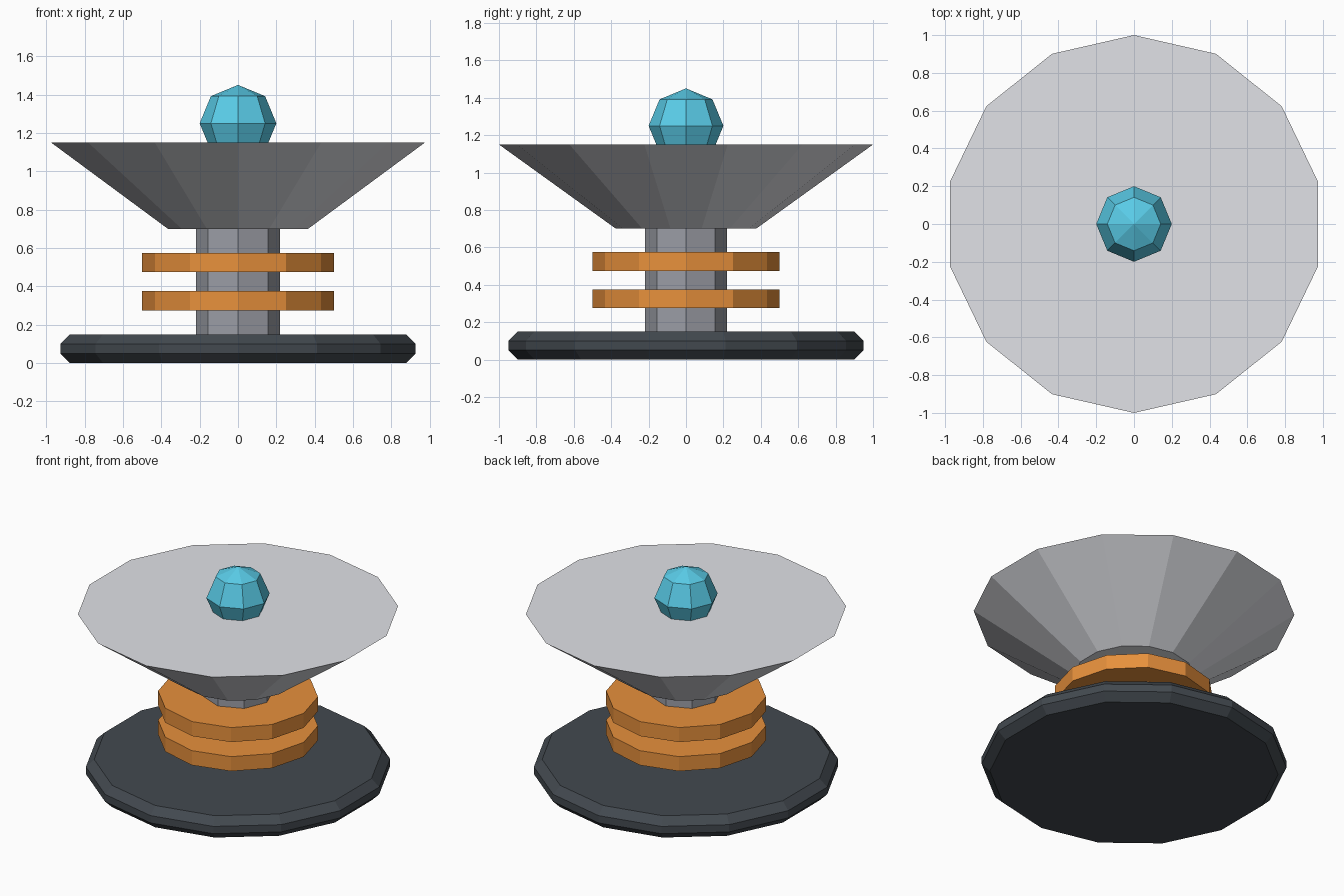
import bpy

cube = bpy.data.objects.get("Cube")
if cube:
    bpy.data.objects.remove(cube, do_unlink=True)


def make_material(name, rgb):
    mat = bpy.data.materials.new(name)
    mat.use_nodes = True
    color = (*rgb, 1.0)
    mat.diffuse_color = color
    mat.node_tree.nodes["Principled BSDF"].inputs["Base Color"].default_value = color
    return mat


charcoal = make_material("charcoal", (0.055, 0.066, 0.078))
steel = make_material("steel_grey", (0.33, 0.34, 0.38))
copper = make_material("copper_orange", (0.8, 0.28, 0.045))
pale = make_material("pale_grey", (0.75, 0.76, 0.8))
cyan = make_material("cyan", (0.1, 0.6, 0.8))


def frustum(name, sides, bottom_radius, top_radius, z_low, z_high, mat):
    """Closed, flat-shaded drum or cone section standing between two heights."""
    bpy.ops.mesh.primitive_cone_add(
        vertices=sides, radius1=bottom_radius, radius2=top_radius,
        depth=z_high - z_low, location=(0, 0, (z_low + z_high) / 2))
    obj = bpy.context.object
    obj.name = name
    obj.data.materials.append(mat)
    return obj


# Chamfered foot plate
base = frustum("base", 14, 0.95, 0.95, 0.0, 0.15, charcoal)
bevel = base.modifiers.new("chamfer", "BEVEL")
bevel.width = 0.05
bevel.segments = 1
bevel.limit_method = "ANGLE"

# Central column and its two collars
frustum("column", 8, 0.22, 0.22, 0.15, 0.7, steel)
for label, z in (("lower", 0.275), ("upper", 0.475)):
    frustum(label + "_ring", 12, 0.5, 0.5, z, z + 0.1, copper)

# Flared dish with a flat top
frustum("dish", 14, 0.375, 1.0, 0.7, 1.15, pale)

# Faceted orb sunk into the dish
bpy.ops.mesh.primitive_uv_sphere_add(
    segments=8, ring_count=4, radius=0.2, location=(0, 0, 1.25))
orb = bpy.context.object
orb.name = "orb"
orb.data.materials.append(cyan)
